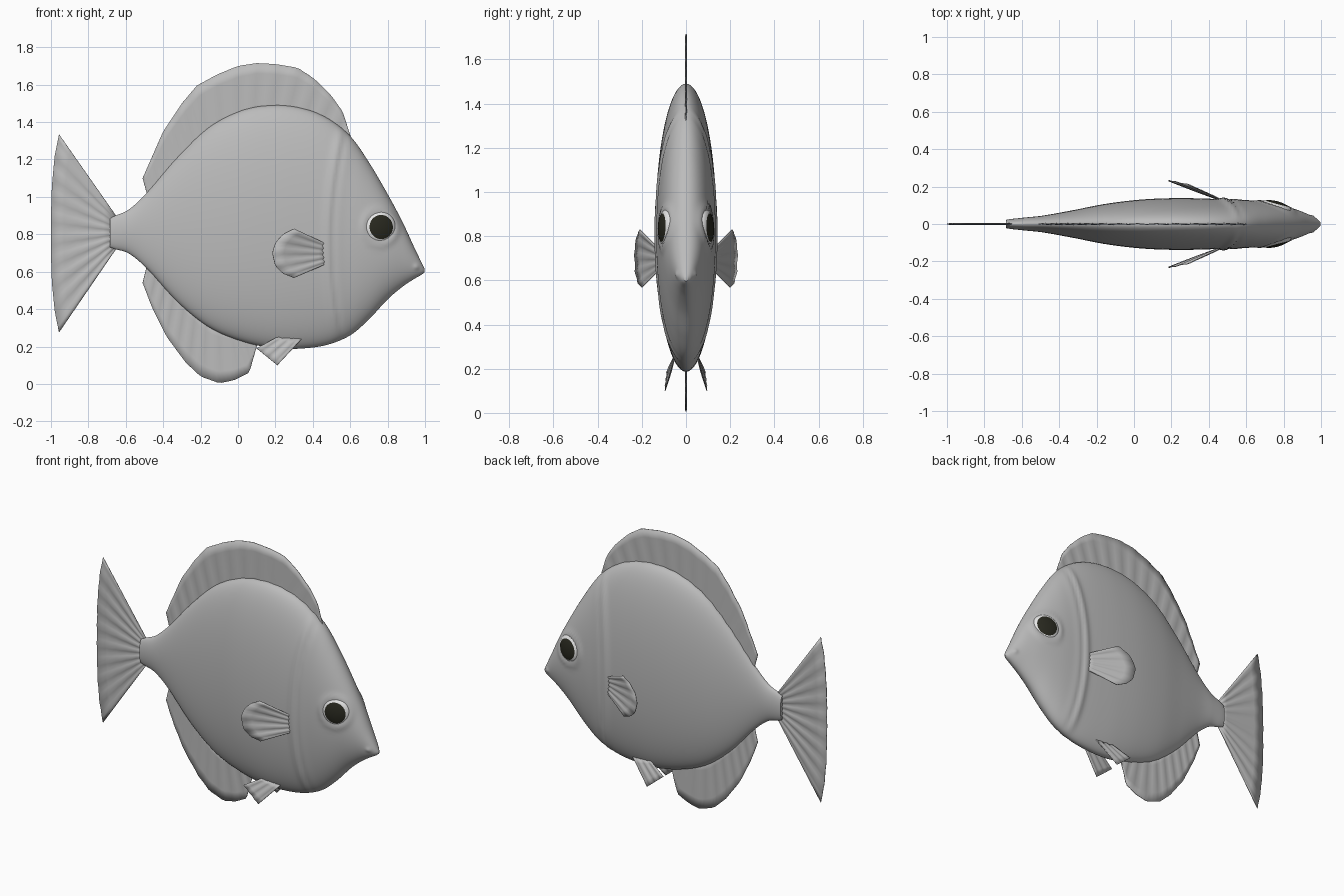
import bpy, bmesh, math
from mathutils import Vector

cube = bpy.data.objects.get("Cube")
if cube:
    bpy.data.objects.remove(cube, do_unlink=True)


def material(name, color):
    m = bpy.data.materials.new(name)
    m.use_nodes = True
    m.diffuse_color = color
    m.node_tree.nodes["Principled BSDF"].inputs["Base Color"].default_value = color
    return m


GREY = material("body grey", (0.5, 0.5, 0.5, 1))
WHITE = material("eye white", (0.8, 0.8, 0.8, 1))
DARK = material("pupil dark", (0.022, 0.022, 0.014, 1))


def finish(bm, name, mats):
    bmesh.ops.recalc_face_normals(bm, faces=bm.faces)
    me = bpy.data.meshes.new(name)
    bm.to_mesh(me)
    bm.free()
    for m in mats:
        me.materials.append(m)
    ob = bpy.data.objects.new(name, me)
    bpy.context.collection.objects.link(ob)
    bpy.ops.object.select_all(action="DESELECT")
    ob.select_set(True)
    bpy.context.view_layer.objects.active = ob
    bpy.ops.object.shade_smooth_by_angle(angle=math.radians(50))
    return ob


def spline(points, per):
    """Smooth curve through points, with per steps between neighbours."""
    p = [Vector(q) for q in points]
    p = [2 * p[0] - p[1]] + p + [2 * p[-1] - p[-2]]
    out = []
    for i in range(1, len(p) - 2):
        a, b, c, d = p[i - 1:i + 3]
        for k in range(per):
            t = k / per
            out.append(b + (c - a) * t / 2 + (2 * a - 5 * b + 4 * c - d) * t * t / 2
                       + (3 * b - a - 3 * c + d) * t ** 3 / 2)
    return out + [p[-2]]


def bump(d, width):
    return math.exp(-(d / width) ** 2)


# Body: oval sections given as x, top, bottom, half width
SECTIONS = [(-.685, .885, .73, .022), (-.655, .9, .72, .027), (-.58, .935, .695, .035),
            (-.48, 1.03, .61, .046), (-.32, 1.215, .435, .075), (-.15, 1.375, .3, .108),
            (.03, 1.465, .225, .13), (.2, 1.49, .19, .138), (.35, 1.472, .19, .137),
            (.48, 1.42, .21, .132), (.6, 1.325, .26, .128), (.7, 1.185, .345, .117),
            (.8, 1.015, .452, .098), (.88, .865, .52, .073), (.94, .735, .56, .048),
            (.98, .652, .583, .026), (.998, .615, .597, .008)]
EYE = Vector((.76, 0, .838))
N = 96
bm = bmesh.new()
rings = []
for x, top, bottom, width in spline([Vector(s) for s in SECTIONS], 8):
    mid, half = (top + bottom) / 2, (top - bottom) / 2
    ring = []
    for k in range(N):
        a = math.tau * k / N
        y, z = width * math.cos(a), mid + half * math.sin(a)
        side = abs(math.cos(a))
        # gill groove with a raised cover in front of it, and a lid round the eye
        gill = x - (.48 + .2 * (z - .75) ** 2)
        dist = math.hypot(x - EYE.x, z - EYE.z)
        push = -.011 * bump(gill, .022) + .004 * bump(gill - .05, .03)
        push += .008 * bump(dist - .09, .018)
        # crease at the corner of the mouth
        push -= .006 * bump(math.hypot(x - .955, z - .625), .016)
        y += math.copysign(push * min(1, side * 1.5), math.cos(a))
        ring.append(bm.verts.new((x, y, z)))
    rings.append(ring)
for r, s in zip(rings, rings[1:]):
    for k in range(N):
        bm.faces.new((r[k], r[k - 1], s[k - 1], s[k]))
bm.faces.new(rings[0])
bm.faces.new(rings[-1])
finish(bm, "body", [GREY])


# Fins: rippled sheets stretched between a root line and a tip line
def resample(points, count):
    p = [Vector(q) for q in points]
    run = [0]
    for a, b in zip(p, p[1:]):
        run.append(run[-1] + (b - a).length)
    out = []
    for k in range(count + 1):
        d = run[-1] * k / count
        i = max(j for j in range(len(p) - 1) if run[j] <= d + 1e-6)
        out.append(p[i].lerp(p[i + 1], min(1, (d - run[i]) / (run[i + 1] - run[i]))))
    return out


def fin(name, root, tip, rays, ripple, thick=.004, flip=1):
    bm = bmesh.new()
    steps, cols = 5, rays * 4
    grid = []
    for k, (a, b) in enumerate(zip(resample(root, cols), resample(tip, cols))):
        col = []
        for j in range(steps + 1):
            t = j / steps
            p = a.lerp(b, t)
            p.y += ripple * math.sin(math.tau * k / 4) * math.sin(math.pi * (.15 + .7 * t))
            p.y *= flip
            col.append(bm.verts.new(p))
        grid.append(col)
    for c, d in zip(grid, grid[1:]):
        for j in range(steps):
            bm.faces.new((c[j], c[j + 1], d[j + 1], d[j]))
    ob = finish(bm, name, [GREY])
    mod = ob.modifiers.new("thickness", "SOLIDIFY")
    mod.thickness = thick
    mod.offset = 0


def flat(points):
    return [(x, 0, z) for x, z in points]


fin("dorsal_fin",
    flat([(-.48, .99), (-.3, 1.19), (-.1, 1.36), (.1, 1.44), (.3, 1.44), (.45, 1.39), (.6, 1.29)]),
    flat([(-.51, 1.1), (-.4, 1.35), (-.3, 1.5), (-.22, 1.595), (-.11, 1.655), (0, 1.7),
          (.1, 1.715), (.2, 1.71), (.32, 1.69), (.41, 1.63), (.5, 1.54), (.56, 1.455), (.6, 1.33)]),
    14, .003)
fin("anal_fin",
    flat([(-.48, .66), (-.35, .5), (-.15, .33), (.1, .24)]),
    flat([(-.51, .54), (-.46, .41), (-.38, .25), (-.28, .115), (-.2, .04), (-.1, .004),
          (-.02, .02), (.06, .06), (.1, .2)]),
    10, .003)
fin("tail_fin",
    flat([(-.65, .895), (-.65, .725)]),
    flat([(-.957, 1.335), (-.98, 1.22), (-.995, 1.06), (-1, .9), (-1, .7), (-.995, .54),
          (-.98, .39), (-.957, .275)]),
    9, .004)
for side, flip in (("left", 1), ("right", -1)):
    fin(side + "_pectoral_fin",
        [(.49, .118, .74), (.49, .118, .65)],
        [(.3, .208, .83), (.24, .222, .8), (.2, .23, .755), (.183, .232, .7), (.2, .228, .63),
         (.24, .218, .59), (.3, .2, .567)],
        5, .004, flip=flip)
    fin(side + "_pelvic_fin",
        [(.21, .055, .25), (.34, .055, .24)],
        [(.1, .085, .19), (.21, .095, .1)],
        3, .004, flip=flip)

# Eyes: domes turned to follow the head, with the pupil as the middle of the dome
for side, flip in (("left", 1), ("right", -1)):
    bm = bmesh.new()
    bmesh.ops.create_uvsphere(bm, u_segments=48, v_segments=40, radius=.085)
    for f in bm.faces:
        c = f.calc_center_median()
        f.material_index = int(c.z > 0 and math.hypot(c.x, c.y) < .066)
    for v in bm.verts:
        v.co.z *= .4
    ob = finish(bm, side + "_eye", [WHITE, DARK])
    ob.rotation_euler = Vector((.27, flip, .04)).to_track_quat("Z", "Y").to_euler()
    ob.location = (EYE.x, flip * .088, EYE.z)
